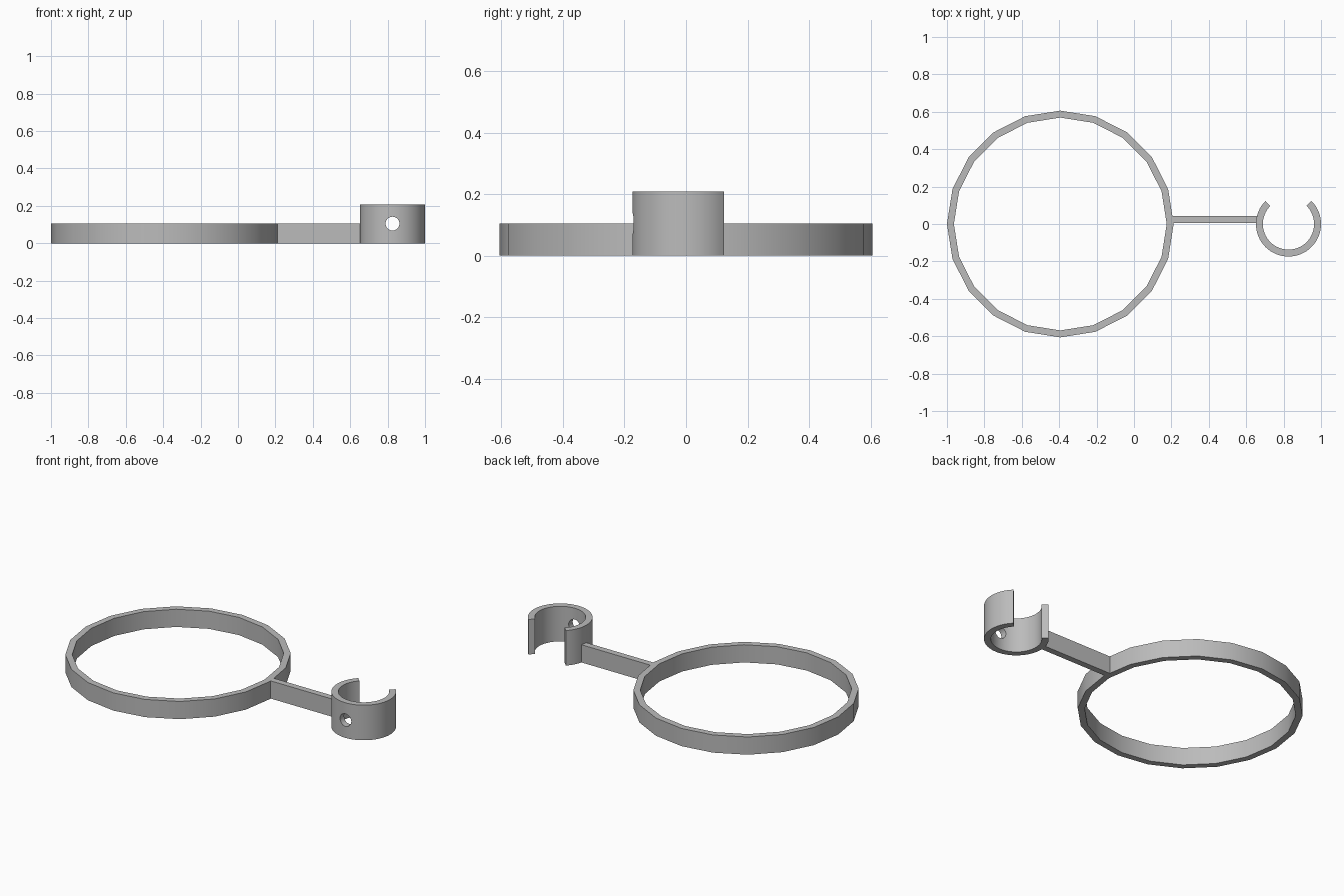
import bpy, bmesh, math
from mathutils import Vector

old = bpy.data.objects.get("Cube")
if old:
    bpy.data.objects.remove(old, do_unlink=True)

RING_X, CLIP_X = -0.394, 0.826

grey = bpy.data.materials.new("plain grey")
grey.use_nodes = True
grey.diffuse_color = (0.5, 0.5, 0.5, 1)
grey.node_tree.nodes["Principled BSDF"].inputs["Base Color"].default_value = (0.5, 0.5, 0.5, 1)


def smooth(obj):
    bpy.ops.object.select_all(action='DESELECT')
    obj.select_set(True)
    bpy.context.view_layer.objects.active = obj
    bpy.ops.object.shade_smooth_by_angle(angle=math.radians(30))


def band(name, x, outer, inner, height, start, sweep, steps):
    """Wall of constant thickness swept around a vertical axis."""
    closed = sweep >= 360
    bm = bmesh.new()
    sections = []
    for i in range(steps if closed else steps + 1):
        a = math.radians(start + sweep * i / steps)
        d = Vector((math.cos(a), math.sin(a), 0))
        sections.append([bm.verts.new(d * r + Vector((x, 0, z)))
                         for r, z in ((inner, 0), (outer, 0), (outer, height), (inner, height))])
    for i in range(steps):
        p, q = sections[i], sections[(i + 1) % len(sections)]
        for k in range(4):
            n = (k + 1) % 4
            bm.faces.new((p[k], q[k], q[n], p[n]))
    if not closed:
        bm.faces.new(sections[0])
        bm.faces.new(sections[-1][::-1])
    bmesh.ops.recalc_face_normals(bm, faces=bm.faces)
    mesh = bpy.data.meshes.new(name)
    bm.to_mesh(mesh)
    bm.free()
    obj = bpy.data.objects.new(name, mesh)
    mesh.materials.append(grey)
    bpy.context.collection.objects.link(obj)
    return obj


# Large faceted ring
ring = band("holder_ring", RING_X, 0.606, 0.569, 0.105, 0, 360, 20)
smooth(ring)

# Flat connecting arm
x0, x1, y0, y1 = 0.19, 0.668, 0.005, 0.042
bpy.ops.mesh.primitive_cube_add(size=1, location=((x0 + x1) / 2, (y0 + y1) / 2, 0.0525))
arm = bpy.context.object
arm.name = "connecting_arm"
arm.scale = (x1 - x0, y1 - y0, 0.105)
arm.data.materials.append(grey)

# Open clip, with its gap towards the back
clip = band("open_clip", CLIP_X, 0.174, 0.137, 0.208, 135, 270, 48)

# Screw hole through the front wall of the clip
bpy.ops.mesh.primitive_cylinder_add(vertices=32, radius=0.037, depth=0.2,
                                    location=(CLIP_X, -0.16, 0.105),
                                    rotation=(math.pi / 2, 0, 0))
cutter = bpy.context.object
cutter.name = "screw_hole_cutter"
cutter.hide_render = True
cut = clip.modifiers.new("screw hole", 'BOOLEAN')
cut.operation = 'DIFFERENCE'
cut.solver = 'EXACT'
cut.object = cutter
bpy.context.view_layer.objects.active = clip
bpy.ops.object.modifier_apply(modifier=cut.name)
bpy.data.objects.remove(cutter, do_unlink=True)
smooth(clip)
